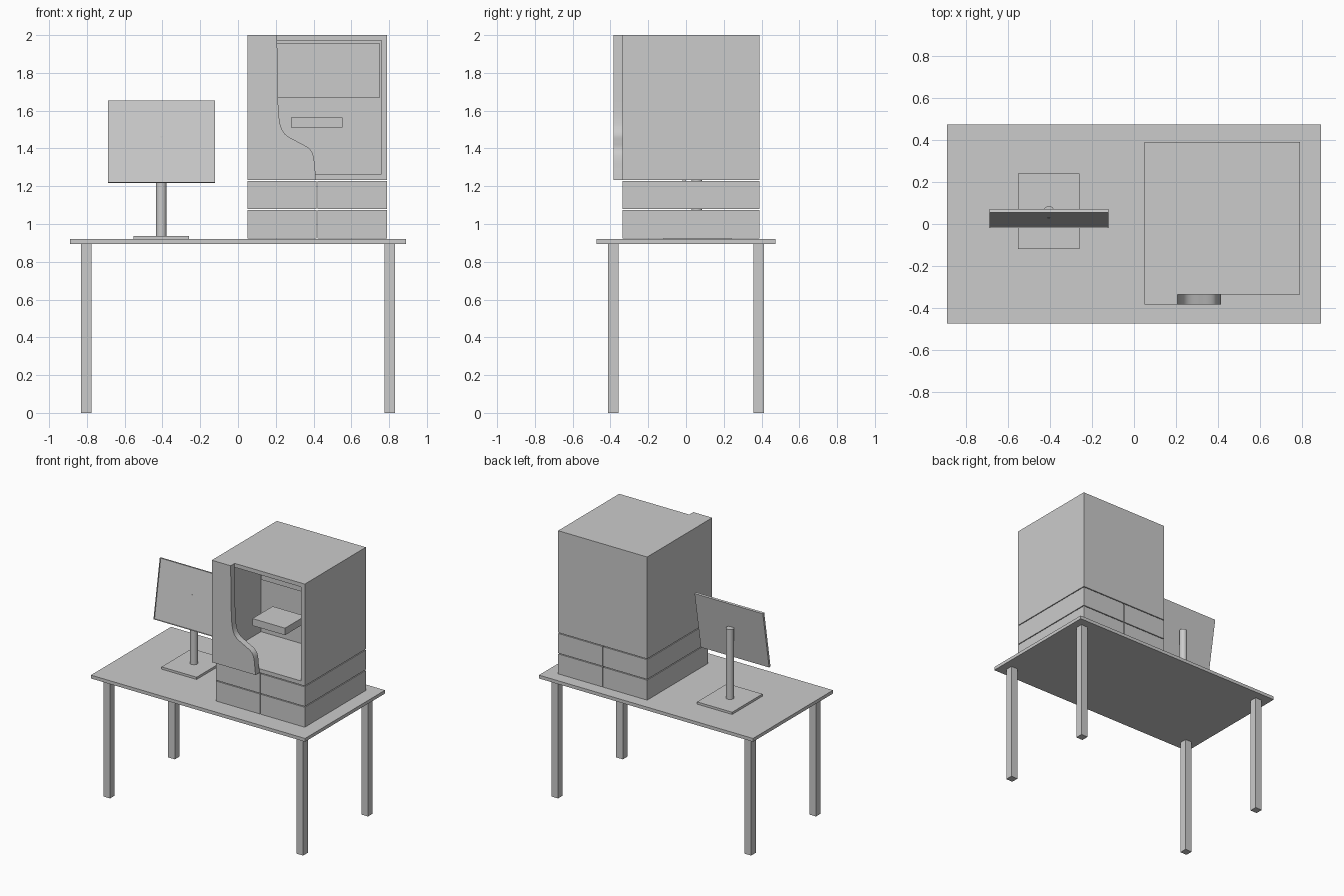
import bpy, bmesh, math
from mathutils import Matrix, Vector

if "Cube" in bpy.data.objects:
    bpy.data.objects.remove(bpy.data.objects["Cube"], do_unlink=True)

grey = bpy.data.materials.new("light_grey")
grey.use_nodes = True
grey.diffuse_color = (0.6, 0.6, 0.6, 1)
grey.node_tree.nodes["Principled BSDF"].inputs["Base Color"].default_value = (0.6, 0.6, 0.6, 1)


def finish(name, bm):
    bmesh.ops.recalc_face_normals(bm, faces=bm.faces)
    mesh = bpy.data.meshes.new(name)
    bm.to_mesh(mesh)
    bm.free()
    mesh.materials.append(grey)
    obj = bpy.data.objects.new(name, mesh)
    bpy.context.collection.objects.link(obj)
    return obj


def add_box(bm, x, y, z):
    size = Matrix.Diagonal((x[1] - x[0], y[1] - y[0], z[1] - z[0], 1))
    centre = Matrix.Translation((sum(x) / 2, sum(y) / 2, sum(z) / 2))
    bmesh.ops.create_cube(bm, size=1, matrix=centre @ size)


def box(name, x, y, z):
    bm = bmesh.new()
    add_box(bm, x, y, z)
    return finish(name, bm)


def smooth(obj):
    bpy.ops.object.select_all(action="DESELECT")
    obj.select_set(True)
    bpy.context.view_layer.objects.active = obj
    bpy.ops.object.shade_smooth_by_angle(angle=math.radians(30))


# Table
box("table_top", (-0.89, 0.89), (-0.475, 0.475), (0.895, 0.92))
for side, sx in (("left", 1), ("right", -1)):
    for end, sy in (("front", -1), ("back", 1)):
        cx, cy = sx * 0.803, sy * 0.385
        box(f"{end}_{side}_leg", (cx - 0.028, cx + 0.028), (cy - 0.028, cy + 0.028), (0, 0.895))

# Lower cabinet units, separated by narrow open gaps
for row, z in (("lower", (0.924, 1.074)), ("upper", (1.08, 1.228))):
    for side, x in (("right", (0.05, 0.416)), ("left", (0.422, 0.79))):
        box(f"{row}_{side}_unit", x, (-0.335, 0.39), z)

# Main housing: front face inset and pushed back to form the chamber
bm = bmesh.new()
add_box(bm, (0.05, 0.79), (-0.335, 0.39), (1.234, 2))
front = min(bm.faces, key=lambda f: f.calc_center_median().y)
bmesh.ops.inset_region(bm, faces=[front], thickness=0.042)
pushed = bmesh.ops.extrude_face_region(bm, geom=[front])
verts = [v for v in pushed["geom"] if isinstance(v, bmesh.types.BMVert)]
bmesh.ops.translate(bm, verts=verts, vec=(0, 0.495, 0))
if front.is_valid:
    bmesh.ops.delete(bm, geom=[front], context="FACES_ONLY")
finish("main_housing", bm)

# Chamber fittings
box("chamber_upper_panel", (0.092, 0.748), (0.14, 0.16), (1.666, 1.958))
box("chamber_tray", (0.281, 0.552), (-0.23, 0.01), (1.512, 1.565))

# Curved front cover: smooth edge through a few points, then extruded
edge = [(0.207, 2.0), (0.212, 1.66), (0.223, 1.53), (0.25, 1.475), (0.313, 1.437),
        (0.377, 1.4), (0.398, 1.365), (0.408, 1.29), (0.414, 1.234)]
pts = [Vector(p) for p in edge]
outline = []
for i in range(len(pts) - 1):
    a, b = pts[i], pts[i + 1]
    before = pts[max(i - 1, 0)]
    after = pts[min(i + 2, len(pts) - 1)]
    span = (b - a).length
    ta = (b - before).normalized() * span
    tb = (after - a).normalized() * span
    for k in range(5):
        t = k / 5
        outline.append(a * (2 * t**3 - 3 * t**2 + 1) + ta * (t**3 - 2 * t**2 + t)
                       + b * (3 * t**2 - 2 * t**3) + tb * (t**3 - t**2))
outline += [pts[-1], Vector((0.05, 1.234)), Vector((0.05, 2.0))]
bm = bmesh.new()
face = bm.faces.new([bm.verts.new((p.x, -0.383, p.y)) for p in outline])
solid = bmesh.ops.extrude_face_region(bm, geom=[face])
verts = [v for v in solid["geom"] if isinstance(v, bmesh.types.BMVert)]
bmesh.ops.translate(bm, verts=verts, vec=(0, 0.048, 0))
smooth(finish("front_cover", bm))

# Monitor stand
box("monitor_base", (-0.552, -0.26), (-0.12, 0.24), (0.92, 0.937))
bm = bmesh.new()
bmesh.ops.create_cone(bm, cap_ends=True, segments=32, radius1=0.028, radius2=0.028, depth=0.525,
                      matrix=Matrix.Translation((-0.406, 0.057, 1.1995)))
smooth(finish("monitor_pole", bm))

# Monitor: thin tilted slab with a shallow recessed screen
bm = bmesh.new()
add_box(bm, (-0.284, 0.284), (0, 0.017), (0, 0.439))
front = min(bm.faces, key=lambda f: f.calc_center_median().y)
bmesh.ops.inset_region(bm, faces=[front], thickness=0.004)
bmesh.ops.inset_region(bm, faces=[front], thickness=0.0005, depth=-0.008)
monitor = finish("monitor", bm)
monitor.location = (-0.405, -0.02, 1.22)
monitor.rotation_euler.x = -math.radians(9.8)
